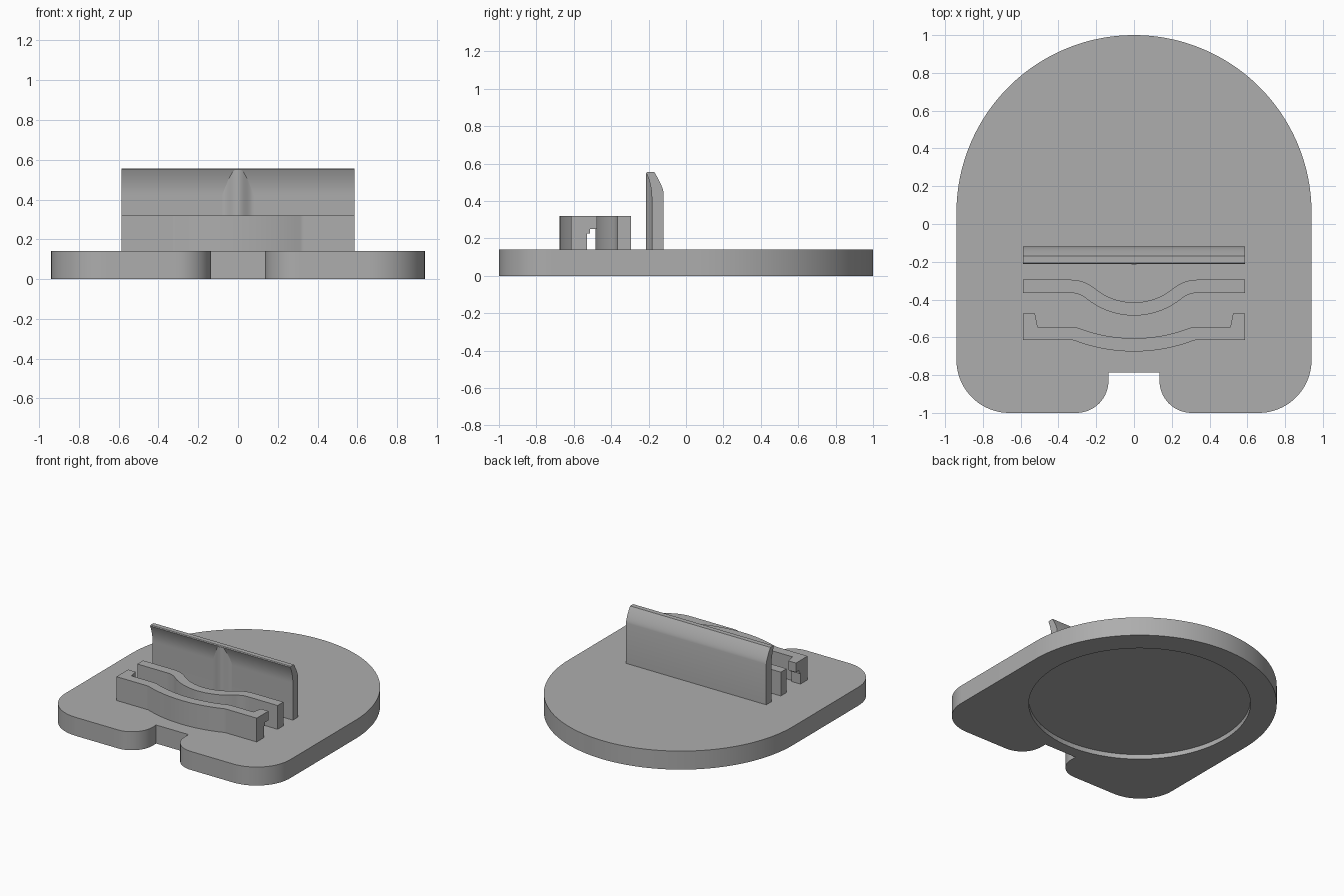
import bpy, bmesh
from math import sin, cos, pi, atan, radians

cube = bpy.data.objects.get("Cube")
if cube:
    bpy.data.objects.remove(cube)

grey = bpy.data.materials.new("mid grey")
grey.use_nodes = True
grey.diffuse_color = (0.42, 0.42, 0.42, 1)
grey.node_tree.nodes["Principled BSDF"].inputs["Base Color"].default_value = grey.diffuse_color

TOP = 0.14      # top of the base
HALF = 0.587    # half length of the walls


def prism(name, outline, start, end, axis="z"):
    """Extrude a flat outline along z (x, y points) or x (y, z points)."""
    bm = bmesh.new()
    place = (lambda a, b: (a, b, start)) if axis == "z" else (lambda a, b: (start, a, b))
    face = bm.faces.new([bm.verts.new(place(a, b)) for a, b in outline])
    moved = bmesh.ops.extrude_face_region(bm, geom=[face])["geom"]
    step = (0, 0, end - start) if axis == "z" else (end - start, 0, 0)
    bmesh.ops.translate(bm, vec=step, verts=[v for v in moved if isinstance(v, bmesh.types.BMVert)])
    bmesh.ops.recalc_face_normals(bm, faces=bm.faces)
    mesh = bpy.data.meshes.new(name)
    bm.to_mesh(mesh)
    bm.free()
    mesh.materials.append(grey)
    obj = bpy.data.objects.new(name, mesh)
    bpy.context.collection.objects.link(obj)
    return obj


def smooth(obj):
    bpy.ops.object.select_all(action="DESELECT")
    obj.select_set(True)
    bpy.context.view_layer.objects.active = obj
    bpy.ops.object.shade_smooth_by_angle(angle=radians(30))


def arc(cx, cy, r, a0, a1, n):
    angles = [radians(a0 + (a1 - a0) * i / n) for i in range(n + 1)]
    return [(cx + r * cos(a), cy + r * sin(a)) for a in angles]


def mirrored(right):
    """Add the mirrored left half to a right half outline."""
    return right + [(-x, y) for x, y in reversed(right) if abs(x) > 1e-5]


def wave(y, drop, width, fillet):
    """Half of a straight edge that dips to the middle through two tangent arcs."""
    angle = 2 * atan(drop / width)
    belly = width / sin(angle) - fillet
    pts = [(HALF, y)]
    for i in range(9):
        a = angle * i / 8
        pts.append((width - fillet * sin(a), y - fillet * (1 - cos(a))))
    for i in range(1, 17):
        a = angle * (1 - i / 16)
        pts.append((belly * sin(a), y - drop + belly * (1 - cos(a))))
    return pts


def wavy_wall(name, back, front, drop, width, fillet):
    front_edge = mirrored(wave(front, drop, width, fillet))
    back_edge = mirrored(wave(back, drop, width, fillet + back - front))
    smooth(prism(name, front_edge + back_edge[::-1], TOP, 0.32))


# Base: rounded back, rounded front corners and a notch in the front edge
half = [(0.135, -0.785)]
half += arc(0.305, -0.83, 0.17, 180, 270, 16)
half += arc(0.66, -0.72, 0.28, -90, 0, 20)
half += arc(0, 0.06, 0.94, 0, 90, 48)
base = prism("base", mirrored(half), 0, TOP)

# Shallow round recess in the underside
cutter = prism("recess_cutter", arc(0, 0.06, 0.76, 0, 360 - 3.75, 95), -0.1, 0.035)
cutter.hide_render = True
cut = base.modifiers.new("recess", "BOOLEAN")
cut.operation = "DIFFERENCE"
cut.solver = "EXACT"
cut.object = cutter
smooth(base)
bpy.ops.object.modifier_apply(modifier=cut.name)
bpy.data.objects.remove(cutter)

# Two wavy walls
wavy_wall("middle_wall", -0.295, -0.365, 0.12, 0.335, 0.13)
wavy_wall("front_wall", -0.545, -0.615, 0.06, 0.33, 0.05)

# Stepped hooks at both ends of the front wall
for side, label in ((1, "left"), (-1, "right")):
    for part, reach, low, high in (("foot", -0.53, TOP, 0.225),
                                   ("step", -0.513, 0.225, 0.25),
                                   ("hook", -0.475, 0.25, 0.32)):
        inner = 0.51 + 0.2 * (reach + 0.545)
        outline = [(HALF, -0.56), (HALF, reach), (inner, reach), (0.51, -0.545), (0.51, -0.56)]
        prism(f"{label}_{part}", [(side * x, y) for x, y in outline], low, high)

# Back plate with a lip that curls forward
front_face = [(-0.183, TOP)] + [(-0.183 - 0.029 * (i / 8) ** 2, 0.42 + 0.13 * i / 8) for i in range(9)]
back_face = [(-0.12 - 0.05 * (i / 8) ** 1.4, 0.445 + 0.11 * i / 8) for i in range(8, -1, -1)]
plate = front_face + [(-0.206, 0.555)] + back_face + [(-0.12, TOP)]
smooth(prism("back_plate", plate, -HALF, HALF, axis="x"))

# Soft rib in the middle of the plate
bell = [(0.08 * i / 12, -0.183 - 0.016 * (1 + cos(pi * i / 12))) for i in range(13)]
rib = mirrored(bell[::-1])
smooth(prism("centre_rib", rib + [(-0.08, -0.175), (0.08, -0.175)], TOP, 0.548))
